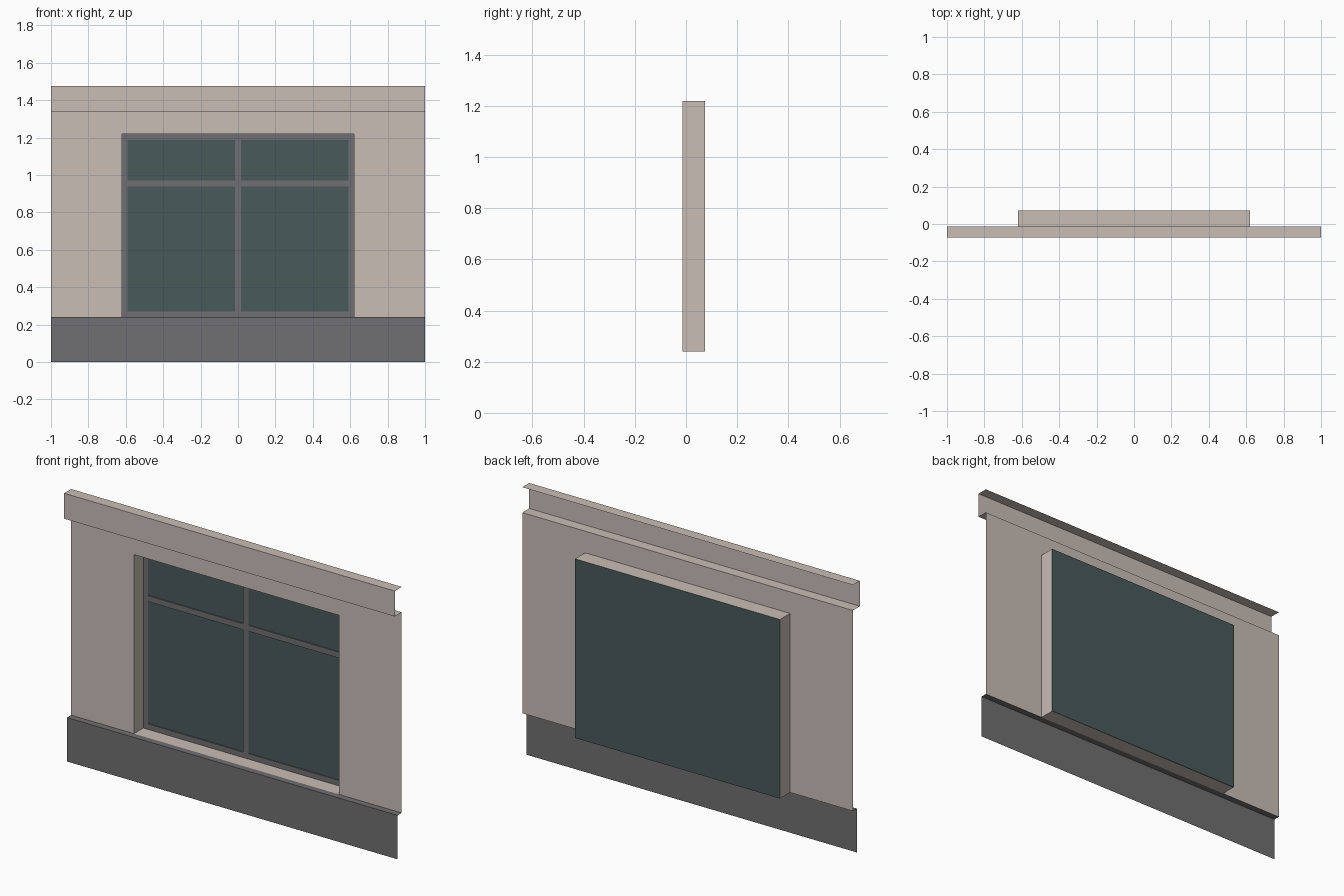
import bpy

old = bpy.data.objects.get("Cube")
if old:
    bpy.data.objects.remove(old, do_unlink=True)


def material(name, color):
    m = bpy.data.materials.new(name)
    m.use_nodes = True
    m.diffuse_color = (*color, 1)
    m.node_tree.nodes["Principled BSDF"].inputs["Base Color"].default_value = (*color, 1)
    return m


PLASTER = material("plaster", (0.584, 0.509, 0.468))
GREY = material("dark_grey", (0.162, 0.162, 0.168))
GLASS = material("tinted_glass", (0.067, 0.100, 0.100))

# Main planes
WALL_Y, BAND_Y, PLINTH_Y, BACK_Y = -0.0135, -0.0735, -0.049, 0.0735
PLINTH_Z, BAND_Z, TOP_Z = 0.24, 1.337, 1.476
HALF, WIN_X, WIN_Z = 1.0, 0.62, 1.219
BORDER, BAR = 0.028, 0.016


def add_mesh(name, verts, faces, mat):
    me = bpy.data.meshes.new(name)
    me.from_pydata(verts, [], faces)
    me.materials.append(mat)
    ob = bpy.data.objects.new(name, me)
    bpy.context.collection.objects.link(ob)
    return ob


def strip(name, profile, x0, x1, mat):
    """Sweep an open (y, z) profile along x."""
    verts = [(x, y, z) for y, z in profile for x in (x0, x1)]
    faces = [(2 * i, 2 * i + 1, 2 * i + 3, 2 * i + 2) for i in range(len(profile) - 1)]
    return add_mesh(name, verts, faces, mat)


def bar(name, x0, x1, z0, z1, y):
    """Thin frame member standing just proud of the glass."""
    back = BACK_Y - 0.001
    strip(name, [(back, z0), (y, z0), (y, z1), (back, z1)], x0, x1, GREY)


# Plinth with ledge, and projecting cornice band
strip("plinth", [(PLINTH_Y, 0), (PLINTH_Y, PLINTH_Z), (WALL_Y, PLINTH_Z)], -HALF, HALF, GREY)
strip("cornice", [(WALL_Y, BAND_Z), (BAND_Y, BAND_Z), (BAND_Y, TOP_Z), (WALL_Y, TOP_Z)],
      -HALF, HALF, PLASTER)

# Wall around the opening
strip("wall_right", [(WALL_Y, PLINTH_Z), (WALL_Y, BAND_Z)], -HALF, -WIN_X, PLASTER)
strip("wall_left", [(WALL_Y, PLINTH_Z), (WALL_Y, BAND_Z)], WIN_X, HALF, PLASTER)
strip("wall_lintel", [(WALL_Y, WIN_Z), (WALL_Y, BAND_Z)], -WIN_X, WIN_X, PLASTER)

# Deep reveal: sill, jambs and head
corners = [(-WIN_X, PLINTH_Z), (WIN_X, PLINTH_Z), (WIN_X, WIN_Z), (-WIN_X, WIN_Z)]
add_mesh("window_reveal", [(x, y, z) for y in (WALL_Y, BACK_Y) for x, z in corners],
         [(i, (i + 1) % 4, (i + 1) % 4 + 4, i + 4) for i in range(4)], PLASTER)

# Glass closing the back of the reveal
strip("glass", [(BACK_Y, PLINTH_Z), (BACK_Y, WIN_Z)], -WIN_X, WIN_X, GLASS)

# Frame border, mullion and transom
FRAME_Y = BACK_Y - 0.006
inner = WIN_X - BORDER
z_low, z_high = PLINTH_Z + 0.03, WIN_Z - 0.033
bar("frame_bottom", -WIN_X, WIN_X, PLINTH_Z, z_low, FRAME_Y)
bar("frame_top", -WIN_X, WIN_X, z_high, WIN_Z, FRAME_Y)
bar("frame_right", -WIN_X, -inner, z_low, z_high, FRAME_Y)
bar("frame_left", inner, WIN_X, z_low, z_high, FRAME_Y)
bar("mullion", -BAR, BAR, z_low, z_high, FRAME_Y)
for side, x0, x1 in (("right", -inner, -BAR), ("left", BAR, inner)):
    bar("transom_" + side, x0, x1, 0.955 - BAR, 0.955 + BAR, FRAME_Y)
